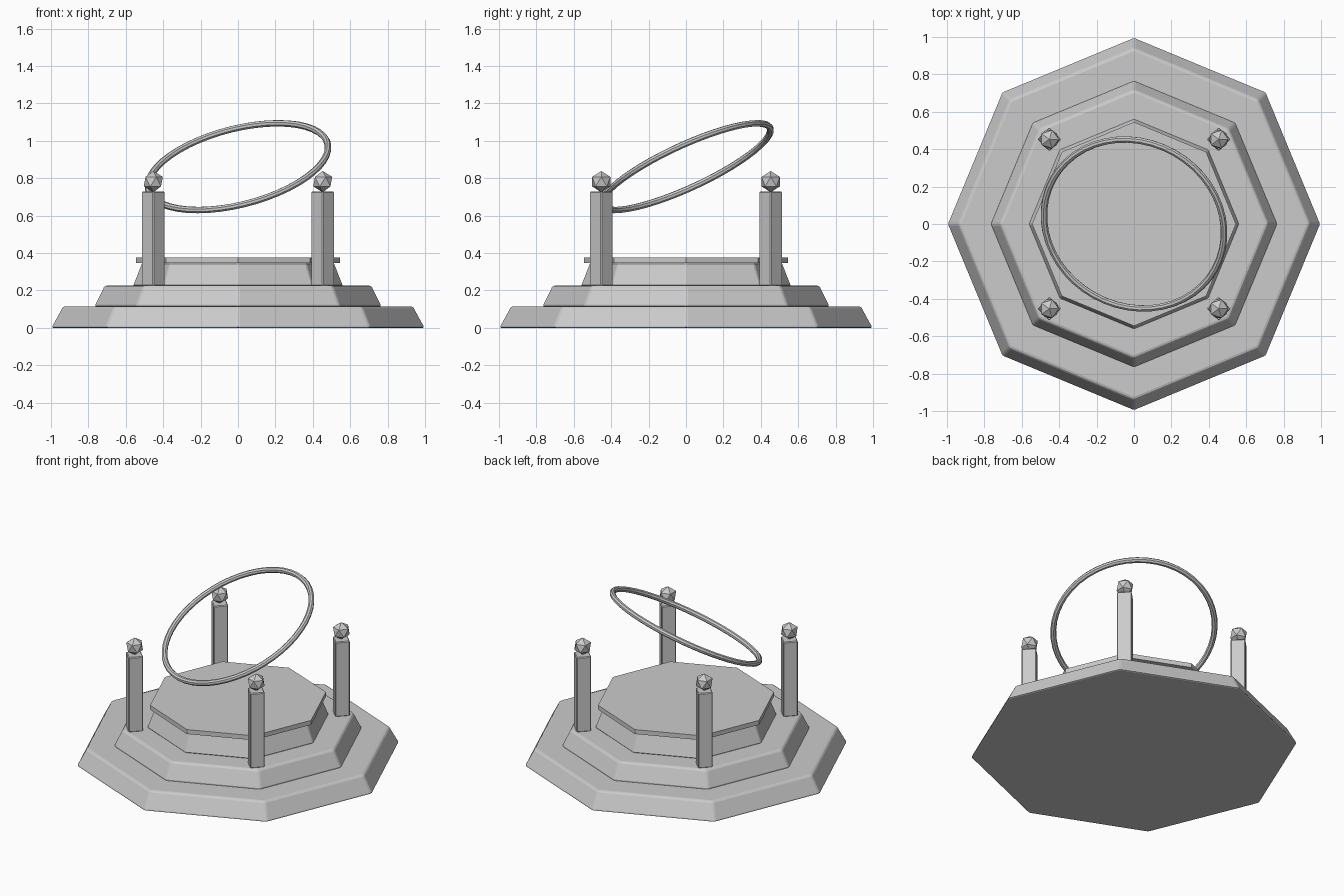
import bpy
import bmesh
from math import radians
from mathutils import Matrix, Vector

cube = bpy.data.objects.get("Cube")
if cube:
    bpy.data.objects.remove(cube, do_unlink=True)

stone = bpy.data.materials.new("grey_stone")
stone.use_nodes = True
GREY = (0.6, 0.6, 0.6, 1)
stone.diffuse_color = GREY
stone.node_tree.nodes["Principled BSDF"].inputs["Base Color"].default_value = GREY


def finish(obj, name, bevel=0, segments=1):
    """Name the part, colour it and optionally soften its edges."""
    obj.name = name
    obj.data.name = name
    obj.data.materials.append(stone)
    if bevel:
        mod = obj.modifiers.new("soft_edges", "BEVEL")
        mod.width = bevel
        mod.segments = segments
    return obj


def prism(name, sides, r_low, r_high, z_low, z_high, at=(0, 0), bevel=0, segments=1):
    """Tapered prism with its corners on the x and y axes."""
    mesh = bpy.data.meshes.new(name)
    bm = bmesh.new()
    bmesh.ops.create_cone(bm, cap_ends=True, segments=sides, radius1=r_low,
                          radius2=r_high, depth=z_high - z_low)
    bm.to_mesh(mesh)
    bm.free()
    obj = bpy.data.objects.new(name, mesh)
    bpy.context.collection.objects.link(obj)
    obj.location = (*at, (z_low + z_high) / 2)
    return finish(obj, name, bevel, segments)


# Stepped octagonal base and the slab on top
prism("lower_step", 8, 1.0, 0.937, 0, 0.115, bevel=0.012, segments=2)
prism("middle_step", 8, 0.77, 0.715, 0.113, 0.226, bevel=0.012, segments=2)
prism("upper_step", 8, 0.563, 0.515, 0.224, 0.346, bevel=0.006)
prism("top_slab", 8, 0.545, 0.545, 0.346, 0.376)

# Four posts with faceted finials
for depth, y in (("front", -0.453), ("back", 0.453)):
    for side, x in (("right", -0.453), ("left", 0.453)):
        prism(f"{depth}_{side}_post", 4, 0.064, 0.064, 0.224, 0.728,
              at=(x, y), bevel=0.005)
        bpy.ops.mesh.primitive_ico_sphere_add(subdivisions=1, radius=0.057,
                                              location=(x, y, 0.782))
        finish(bpy.context.object, f"{depth}_{side}_finial")

# Tilted floating ring
bpy.ops.mesh.primitive_torus_add(major_radius=0.495, minor_radius=0.018,
                                 major_segments=48, minor_segments=8,
                                 location=(0, 0, 0.862))
ring = finish(bpy.context.object, "floating_ring")
ring.rotation_euler = Vector((-0.23, -0.41, 0.886)).to_track_quat("Z", "Y").to_euler()
